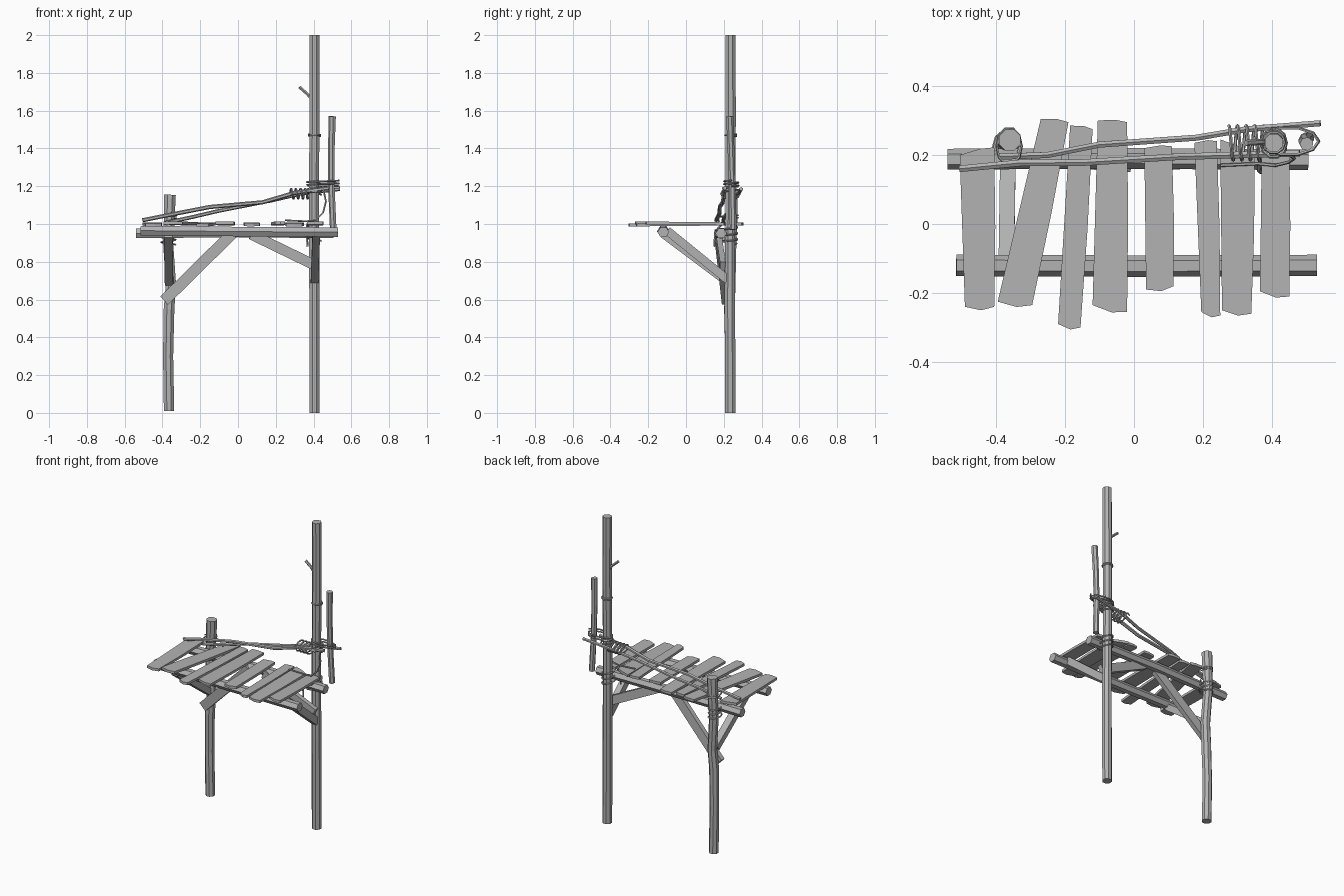
import bpy, bmesh, math, random
from mathutils import Vector

random.seed(4)
cube = bpy.data.objects.get("Cube")
if cube:
    bpy.data.objects.remove(cube, do_unlink=True)

wood = bpy.data.materials.new("weathered_grey")
wood.use_nodes = True
GREY = (0.45, 0.45, 0.45, 1)
wood.diffuse_color = GREY
wood.node_tree.nodes["Principled BSDF"].inputs["Base Color"].default_value = GREY


def finish(name, bm):
    bmesh.ops.recalc_face_normals(bm, faces=bm.faces[:])
    mesh = bpy.data.meshes.new(name)
    bm.to_mesh(mesh)
    bm.free()
    mesh.materials.append(wood)
    obj = bpy.data.objects.new(name, mesh)
    bpy.context.collection.objects.link(obj)
    return obj


def sweep(name, path, ru, rv=None, sides=8, up=(0, 1, 0), rough=0.0):
    """Faceted pole along a path; rv is the radius along the up direction."""
    rv = rv or ru
    pts = [Vector(p) for p in path]
    bm = bmesh.new()
    rings = []
    for i, p in enumerate(pts):
        t = (pts[min(i + 1, len(pts) - 1)] - pts[max(i - 1, 0)]).normalized()
        u = Vector(up).cross(t).normalized()
        v = t.cross(u)
        k = 1 + random.uniform(-rough, rough)
        angles = [math.tau * (j + 0.5) / sides for j in range(sides)]
        rings.append([bm.verts.new(p + u * ru * k * math.cos(a) + v * rv * k * math.sin(a))
                      for a in angles])
    for a, b in zip(rings, rings[1:]):
        for j in range(sides):
            n = (j + 1) % sides
            bm.faces.new((a[j], a[n], b[n], b[j]))
    bm.faces.new(rings[0])
    bm.faces.new(rings[-1])
    return finish(name, bm)


def timber(name, a, b, width, depth, up=(0, 1, 0)):
    """Square-cut timber between two points."""
    s = math.sqrt(0.5)
    return sweep(name, [a, b], width * s, depth * s, 4, up)


def plank(name, corners, z, tilt):
    """Deck board with ragged ends, given as back-left, back-right, front-right, front-left."""
    bl, br, fr, fl = [Vector(c) for c in corners]
    outline = [bl, bl.lerp(br, 0.6) + Vector((0, 0.005)), br, br.lerp(fr, 0.5) + Vector((0.003, 0)),
               fr, fr.lerp(fl, 0.45) - Vector((0, 0.01)), fl]
    bm = bmesh.new()
    face = bm.faces.new([bm.verts.new((c.x, c.y, z + tilt * c.y)) for c in outline])
    ext = bmesh.ops.extrude_face_region(bm, geom=[face])
    top = [g for g in ext["geom"] if isinstance(g, bmesh.types.BMVert)]
    bmesh.ops.translate(bm, vec=(0, 0, 0.016), verts=top)
    return finish(name, bm)


def lashing(name, centre, rx, ry, length, turns, axis="z", r=0.005):
    """Rope wound around a pole or a pair of rails."""
    path = []
    steps = int(turns * 10)
    for i in range(steps + 1):
        a = math.tau * turns * i / steps
        c, s, h = rx * math.cos(a), ry * math.sin(a), length * (i / steps - 0.5)
        off = (c, s, h) if axis == "z" else (h, c, s)
        path.append(Vector(centre) + Vector(off))
    return sweep(name, path, r, sides=5, up=(0, 0, 1) if axis == "z" else (1, 0, 0))


# Upright posts
sweep("left_post", [(-.365, .235, .01), (-.37, .235, .3), (-.365, .23, .55), (-.355, .235, .68),
                    (-.37, .24, .9), (-.365, .243, 1.0), (-.36, .243, 1.155)], .031, rough=.08)
sweep("right_post", [(.405, .235, 0), (.405, .232, .6), (.402, .235, 1.1), (.405, .237, 1.6),
                     (.405, .235, 2)], .029, rough=.06)
sweep("short_pole", [(.505, .25, .97), (.495, .245, 1.2), (.495, .238, 1.4), (.5, .232, 1.57)],
      .019, sides=7, rough=.06)
sweep("branch_stub", [(.4, .235, 1.65), (.365, .238, 1.69), (.325, .235, 1.725)], .009, .009, 6)

# Beams under the deck
sweep("back_beam", [(-.54, .188, .95), (0, .19, .955), (.505, .186, .95)], .029, .03, 6)
sweep("front_beam", [(-.515, -.12, .965), (0, -.122, .96), (.53, -.12, .957)], .029, .031, 6)

# Braces: sideways along the back beam, and forward to the front beam
timber("left_side_brace", (-.39, .205, .595), (-.03, .165, .95), .06, .03)
timber("right_side_brace", (.42, .195, .775), (.07, .17, .945), .055, .03)
timber("left_front_brace", (-.365, .22, .69), (-.37, -.12, .945), .04, .045, (1, 0, 0))
timber("right_front_brace", (.405, .22, .705), (.415, -.1, .965), .045, .04, (1, 0, 0))

# Deck boards
boards = [
    ((-.505, .2), (-.405, .222), (-.405, -.24), (-.49, -.24)),
    ((-.27, .305), (-.19, .295), (-.295, -.235), (-.395, -.225)),
    ((-.185, .285), (-.12, .275), (-.155, -.3), (-.22, -.29)),
    ((-.105, .3), (-.02, .295), (-.02, -.255), (-.12, -.235)),
    ((.03, .22), (.11, .225), (.115, -.18), (.035, -.19)),
    ((.175, .235), (.24, .24), (.25, -.265), (.195, -.255)),
    ((.25, .245), (.35, .2), (.34, -.26), (.255, -.25)),
    ((.37, .2), (.45, .2), (.45, -.21), (.365, -.195)),
]
for i, corners in enumerate(boards):
    plank(f"deck_board_{i + 1}", corners, .99 + .005 * (i % 2), .01 * (-1) ** i)

# Sloping handrails
sweep("front_rail", [(-.505, .16, 1.02), (-.33, .177, 1.055), (-.15, .178, 1.09), (.13, .195, 1.115),
                     (.3, .2, 1.165), (.48, .205, 1.19)], .011, sides=6, up=(0, 0, 1))
sweep("back_rail", [(-.39, .195, 1.005), (-.25, .2, 1.035), (-.1, .23, 1.07), (.18, .25, 1.125),
                    (.33, .275, 1.16), (.54, .292, 1.185)], .01, sides=6, up=(0, 0, 1))

# Rope lashings
lashing("rail_lashing", (.325, .235, 1.16), .05, .028, .1, 4, "x")
lashing("pole_lashing", (.45, .24, 1.215), .085, .04, .03, 2)
lashing("post_lashing", (.405, .235, 1.18), .036, .042, .05, 2.5)
lashing("upper_post_ring", (.405, .237, 1.47), .032, .032, .012, 1.5, r=.004)
lashing("left_post_lashing", (-.368, .225, .93), .038, .045, .08, 3)
lashing("left_rail_lashing", (-.362, .225, 1.04), .036, .054, .02, 1.5, r=.004)
lashing("right_beam_lashing", (.403, .215, .95), .036, .06, .08, 2.5)
sweep("hanging_rope", [(.45, .2, 1.19), (.465, .19, 1.12), (.45, .18, 1.06), (.41, .17, 1.02),
                       (.36, .175, 1.015), (.25, .17, 1.02)], .005, sides=5)
sweep("loose_rope_end", [(.365, .19, 1.0), (.362, .155, .96), (.368, .15, .88)], .006, sides=5)
